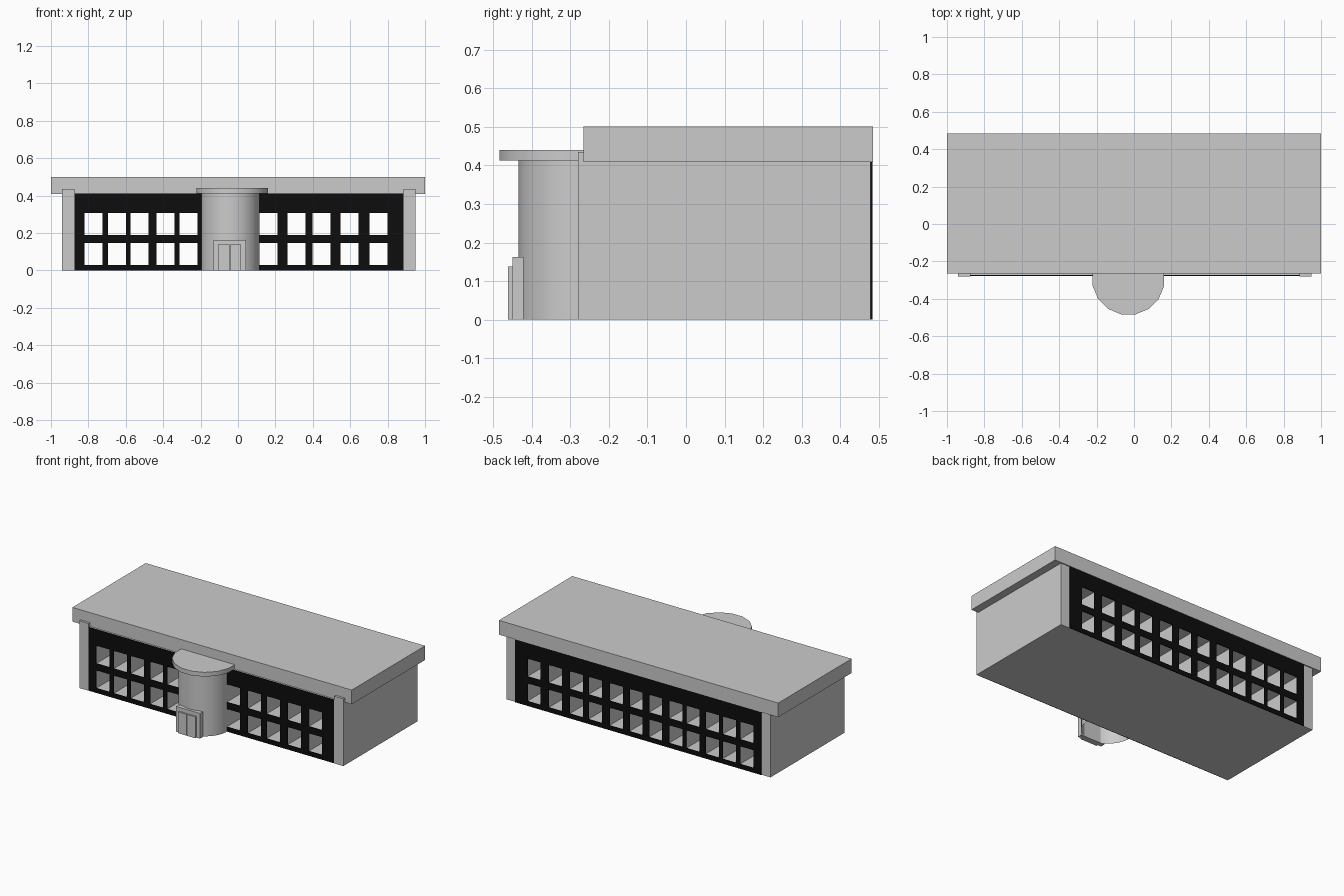
import bpy, bmesh, math
from mathutils import Matrix, Vector

if "Cube" in bpy.data.objects:
    bpy.data.objects.remove(bpy.data.objects["Cube"])

black = bpy.data.materials.new("black_facade")
black.diffuse_color = (0.004, 0.004, 0.004, 1)
black.use_nodes = True
black.node_tree.nodes["Principled BSDF"].inputs["Base Color"].default_value = black.diffuse_color


def finish(name, bm, mat=None):
    bmesh.ops.recalc_face_normals(bm, faces=bm.faces)
    me = bpy.data.meshes.new(name)
    bm.to_mesh(me)
    bm.free()
    ob = bpy.data.objects.new(name, me)
    bpy.context.collection.objects.link(ob)
    if mat:
        me.materials.append(mat)
    return ob


def add_box(bm, x, y, z):
    lo, hi = Vector((x[0], y[0], z[0])), Vector((x[1], y[1], z[1]))
    m = Matrix.Translation((lo + hi) / 2) @ Matrix.Diagonal((hi - lo).to_4d())
    bmesh.ops.create_cube(bm, size=1, matrix=m)


def box(name, x, y, z, mat=None):
    bm = bmesh.new()
    add_box(bm, x, y, z)
    return finish(name, bm, mat)


def half_round(name, cx, cy, r, back, z, sides, open_bottom=False):
    """Front half of a cylinder, flat at y = back."""
    bm = bmesh.new()
    pts = []
    for i in range(sides):
        a = math.pi + math.pi * (i + 0.5) / sides
        pts.append((cx + r * math.cos(a), cy + r * math.sin(a)))
    pts = [(pts[0][0], back)] + pts + [(pts[-1][0], back)]
    f = bm.faces.new([bm.verts.new((x, y, z[0])) for x, y in pts])
    out = bmesh.ops.extrude_face_region(bm, geom=[f], use_keep_orig=True)
    verts = [v for v in out["geom"] if isinstance(v, bmesh.types.BMVert)]
    bmesh.ops.translate(bm, verts=verts, vec=(0, 0, z[1] - z[0]))
    if open_bottom:
        bm.faces.ensure_lookup_table()
        low = [g for g in bm.faces if all(abs(v.co.z - z[0]) < 1e-5 for v in g.verts)]
        bmesh.ops.delete(bm, geom=low, context='FACES_ONLY')
    ob = finish(name, bm)
    bpy.ops.object.select_all(action='DESELECT')
    ob.select_set(True)
    bpy.context.view_layer.objects.active = ob
    bpy.ops.object.shade_smooth_by_angle(angle=math.radians(30))
    return ob


# Window tunnels running from front to back
columns = [-0.772, -0.647, -0.527, -0.388, -0.265, -0.12,
           0.02, 0.162, 0.313, 0.447, 0.597, 0.75]
bm = bmesh.new()
for cx in columns:
    for z in ((0.03, 0.146), (0.19, 0.306)):
        add_box(bm, (cx - 0.048, cx + 0.048), (-0.6, 0.6), z)
cutter = finish("window_cutter", bm)
cutter.hide_render = True


def cut_windows(ob):
    mod = ob.modifiers.new("windows", 'BOOLEAN')
    mod.operation = 'DIFFERENCE'
    mod.solver = 'EXACT'
    mod.object = cutter
    bpy.context.view_layer.objects.active = ob
    bpy.ops.object.modifier_apply(modifier=mod.name)


# Main block and black window facades
cut_windows(box("building_body", (-0.94, 0.95), (-0.274, 0.478), (0, 0.41)))
for name, y in (("front_facade", (-0.279, -0.274)), ("back_facade", (0.478, 0.483))):
    cut_windows(box(name, (-0.875, 0.885), y, (0, 0.41), black))
bpy.data.objects.remove(cutter)

# Corner pillars and flat roof
box("left_pillar", (-0.94, -0.875), (-0.28, -0.26), (0, 0.435))
box("right_pillar", (0.885, 0.95), (-0.28, -0.26), (0, 0.435))
box("roof", (-1, 1), (-0.265, 0.485), (0.408, 0.5))

# Round entrance tower with canopy
half_round("entrance_tower", -0.04, -0.277, 0.157, -0.272, (0, 0.415), 16, True)
half_round("entrance_canopy", -0.03, -0.292, 0.195, -0.262, (0.412, 0.44), 8)

# Door frame and double door
box("door_frame", (-0.13, 0.043), (-0.45, -0.421), (0, 0.163))
box("left_door", (-0.106, -0.046), (-0.461, -0.449), (0, 0.138))
box("right_door", (-0.044, 0.017), (-0.461, -0.449), (0, 0.138))
